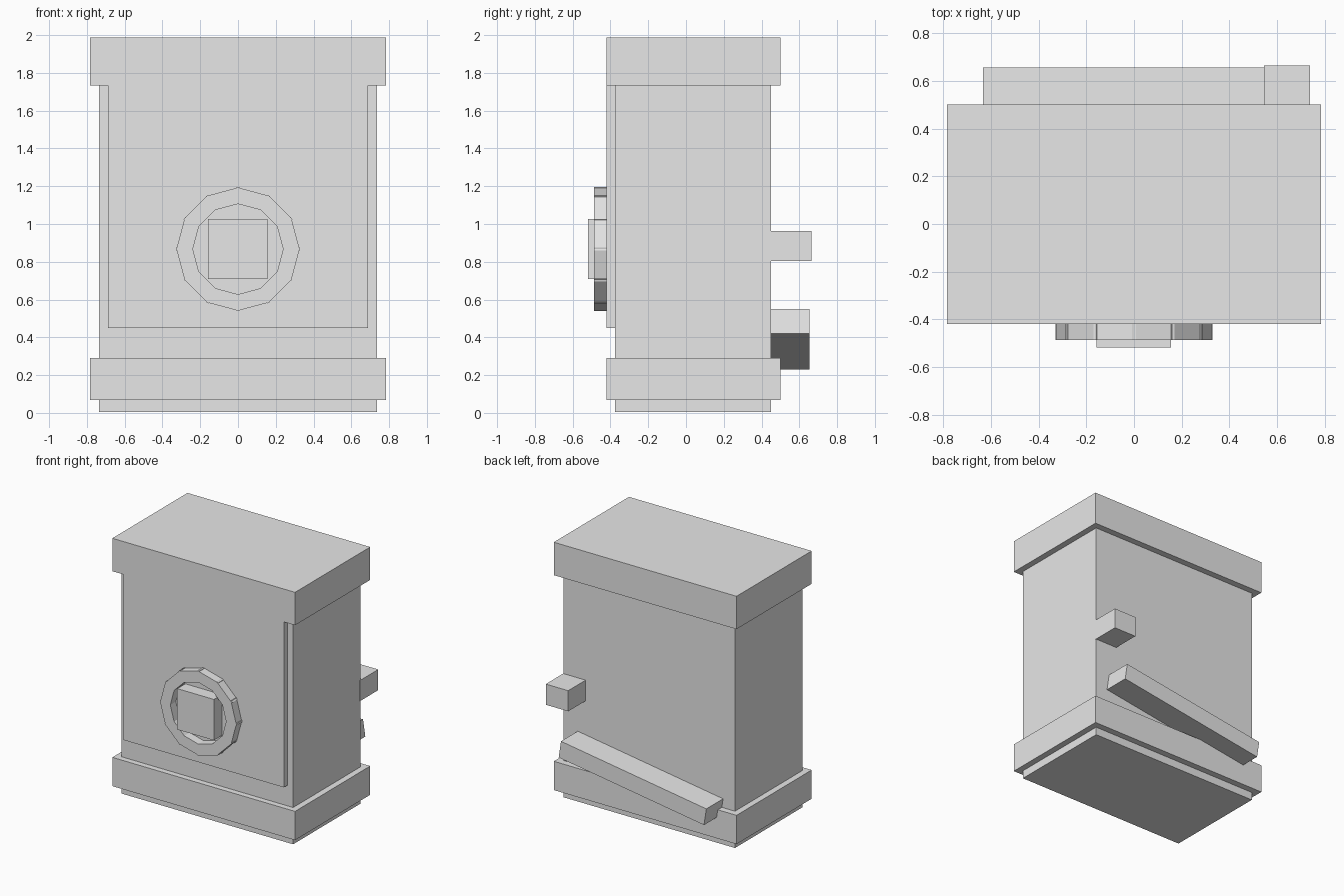
import bpy
import math
from mathutils import Matrix, Vector

cube = bpy.data.objects.get("Cube")
if cube:
    bpy.data.objects.remove(cube, do_unlink=True)

# Single plain grey
grey = bpy.data.materials.new("plain_grey")
grey.use_nodes = True
colour = (0.8, 0.8, 0.8, 1)
grey.diffuse_color = colour
grey.node_tree.nodes["Principled BSDF"].inputs["Base Color"].default_value = colour


def box(name, x, y, z, tilt=0.0):
    """Box from (min, max) ranges, turned about the y axis through its centre."""
    ranges = (x, y, z)
    centre = Vector([(a + b) / 2 for a, b in ranges])
    size = [b - a for a, b in ranges]
    bpy.ops.mesh.primitive_cube_add(size=1)
    obj = bpy.context.object
    obj.name = name
    obj.data.transform(Matrix.Diagonal((*size, 1)))
    obj.data.transform(Matrix.Rotation(tilt, 4, "Y"))
    obj.location = centre
    obj.data.materials.append(grey)
    return obj


# Cabinet body with its wider base and cap bands
box("body", (-0.735, 0.735), (-0.375, 0.45), (0.005, 1.75))
box("base_band", (-0.783, 0.783), (-0.42, 0.5), (0.067, 0.29))
box("cap_band", (-0.783, 0.783), (-0.42, 0.5), (1.732, 1.987))

# Raised front panel and central square
box("front_panel", (-0.687, 0.687), (-0.42, -0.37), (0.45, 1.74))
box("centre_square", (-0.158, 0.156), (-0.518, -0.41), (0.71, 1.027))

# Ring of overlapping blocks around the square
ring_z, ring_radius, count = 0.867, 0.273, 12
for i in range(count):
    angle = (i + 0.5) * math.tau / count
    cx = ring_radius * math.cos(angle)
    cz = ring_z + ring_radius * math.sin(angle)
    box(f"ring_block_{i + 1}", (cx - 0.042, cx + 0.042), (-0.487, -0.41),
        (cz - 0.092, cz + 0.092), -angle)

# Fittings on the back: square peg and sloping bar
box("back_peg", (0.545, 0.737), (0.44, 0.664), (0.803, 0.963))
box("back_bar", (-0.63, 0.63), (0.44, 0.655), (0.323, 0.455), math.radians(-8.7))
